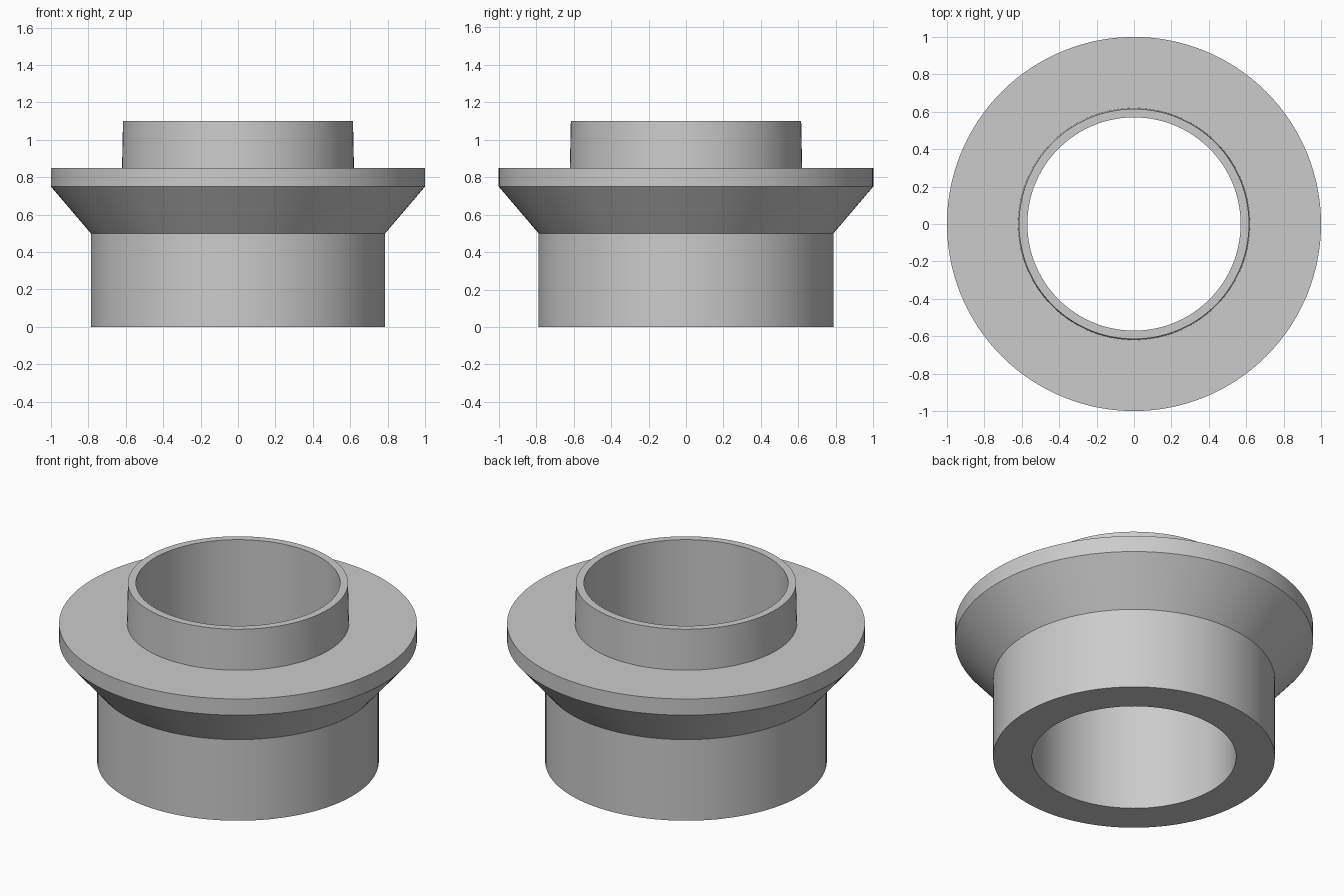
import bpy
import bmesh
import math

SEGMENTS = 128

cube = bpy.data.objects.get("Cube")
if cube:
    bpy.data.objects.remove(cube, do_unlink=True)

# Single grey material
grey = bpy.data.materials.new("plain_grey")
grey.use_nodes = True
colour = (0.6, 0.6, 0.6, 1)
grey.diffuse_color = colour
grey.node_tree.nodes["Principled BSDF"].inputs["Base Color"].default_value = colour


def lathe(name, profile, material):
    """Revolve a closed (radius, height) profile around the z axis."""
    bm = bmesh.new()
    rings = []
    for i in range(SEGMENTS):
        a = math.tau * i / SEGMENTS
        rings.append([bm.verts.new((r * math.cos(a), r * math.sin(a), z))
                      for r, z in profile])
    n = len(profile)
    for i, ring in enumerate(rings):
        following = rings[(i + 1) % SEGMENTS]
        for j in range(n):
            k = (j + 1) % n
            bm.faces.new((ring[j], following[j], following[k], ring[k]))
    bmesh.ops.recalc_face_normals(bm, faces=bm.faces)
    mesh = bpy.data.meshes.new(name)
    bm.to_mesh(mesh)
    bm.free()
    mesh.materials.append(material)
    obj = bpy.data.objects.new(name, mesh)
    bpy.context.scene.collection.objects.link(obj)
    bpy.ops.object.select_all(action="DESELECT")
    obj.select_set(True)
    bpy.context.view_layer.objects.active = obj
    bpy.ops.object.shade_smooth_by_angle(angle=math.radians(30))
    return obj


# Hollow sleeve: base barrel, flared shoulder, flange rim, tapered collar, bore
lathe("flanged_sleeve", [
    (0.57, 0), (0.787, 0), (0.787, 0.5),
    (1, 0.75), (1, 0.85),
    (0.62, 0.85), (0.615, 1.1), (0.57, 1.1),
], grey)
